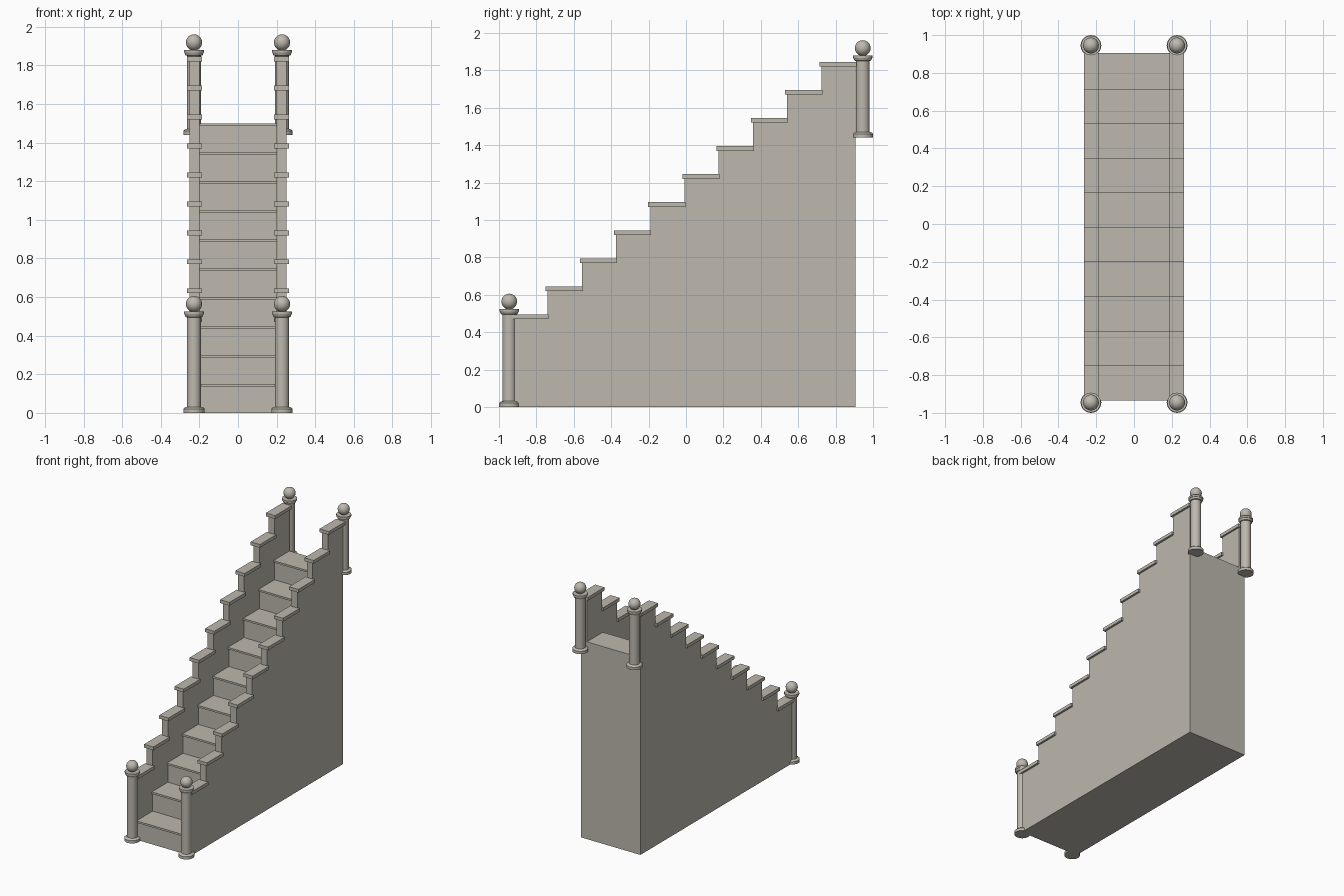
import bpy, bmesh, math

if "Cube" in bpy.data.objects:
    bpy.data.objects.remove(bpy.data.objects["Cube"], do_unlink=True)

stone = bpy.data.materials.new("warm grey stone")
stone.use_nodes = True
COLOR = (0.51, 0.48, 0.425, 1)
stone.diffuse_color = COLOR
stone.node_tree.nodes["Principled BSDF"].inputs["Base Color"].default_value = COLOR

STEPS, RISE, RUN = 10, 0.15, 0.183
FRONT, BACK = -0.923, 0.905
INNER, OUTER = 0.2, 0.25
LIP = 0.011


def finish(name, bm):
    bmesh.ops.recalc_face_normals(bm, faces=bm.faces)
    mesh = bpy.data.meshes.new(name)
    bm.to_mesh(mesh)
    bm.free()
    mesh.materials.append(stone)
    obj = bpy.data.objects.new(name, mesh)
    bpy.context.collection.objects.link(obj)
    return obj


def box(name, x0, x1, y0, y1, z0, z1):
    bm = bmesh.new()
    bmesh.ops.create_cube(bm, size=1)
    for v in bm.verts:
        v.co = ((x0, x1)[v.co.x > 0], (y0, y1)[v.co.y > 0], (z0, z1)[v.co.z > 0])
    return finish(name, bm)


def stepped_slab(name, x0, x1, first_top):
    """Staircase silhouette extruded across x."""
    outline = [(BACK, 0), (FRONT, 0)]
    for i in range(STEPS):
        y, z = FRONT + i * RUN, first_top + i * RISE
        y_end = BACK if i == STEPS - 1 else y + RUN
        outline += [(y, z), (y_end, z)]
    bm = bmesh.new()
    face = bm.faces.new([bm.verts.new((x0, y, z)) for y, z in outline])
    extruded = bmesh.ops.extrude_face_region(bm, geom=[face])["geom"]
    for v in extruded:
        if isinstance(v, bmesh.types.BMVert):
            v.co.x = x1
    return finish(name, bm)


def lathe(name, profile, x, y, z, sides=24):
    bm = bmesh.new()
    verts = [bm.verts.new((r, 0, h)) for r, h in profile]
    edges = [bm.edges.new(pair) for pair in zip(verts, verts[1:])]
    bmesh.ops.spin(bm, geom=verts + edges, cent=(0, 0, 0), axis=(0, 0, 1),
                   angle=math.tau, steps=sides)
    bmesh.ops.remove_doubles(bm, verts=bm.verts, dist=0.0001)
    obj = finish(name, bm)
    obj.location = (x, y, z)
    return obj


def shade(obj):
    bpy.ops.object.select_all(action="DESELECT")
    obj.select_set(True)
    bpy.context.view_layer.objects.active = obj
    bpy.ops.object.shade_smooth_by_angle(angle=math.radians(35))


def newel_post(name, x, y, z, top):
    """Turned post with a plinth, a flared cap and a ball."""
    profile = [(0, 0), (0.055, 0), (0.055, 0.021), (0.044, 0.03), (0.037, 0.031),
               (0.037, top - 0.03), (0.044, top - 0.028), (0.05, top - 0.014),
               (0.052, top - 0.013), (0.052, top), (0, top)]
    shade(lathe(name, profile, x, y, z))
    bm = bmesh.new()
    bmesh.ops.create_uvsphere(bm, u_segments=24, v_segments=16, radius=0.042)
    ball = finish(name + "_ball", bm)
    ball.location = (x, y, z + top + 0.039)
    shade(ball)


# Stair core and its overhanging treads
stepped_slab("stair_core", -INNER, INNER, RISE - 0.014)
for i in range(STEPS):
    y, z = FRONT + i * RUN, RISE * (i + 1)
    box(f"tread_{i + 1}", -INNER, INNER, y - LIP,
        BACK if i == STEPS - 1 else y + RUN, z - 0.014, z)

# Side walls, coping slabs and posts
for side, s in (("left", 1), ("right", -1)):
    stepped_slab(side + "_wall", s * INNER, s * OUTER, 0.471)
    for i in range(STEPS):
        y, z = FRONT + i * RUN, 0.495 + i * RISE
        xs = sorted((s * 0.187, s * 0.265))
        box(f"{side}_coping_{i + 1}", *xs, y - LIP, y + RUN + 0.005, z - 0.025, z)
    newel_post(side + "_front_post", s * 0.228, -0.945, 0, 0.525)
    newel_post(side + "_back_post", s * 0.228, 0.945, 1.44, 0.44)
